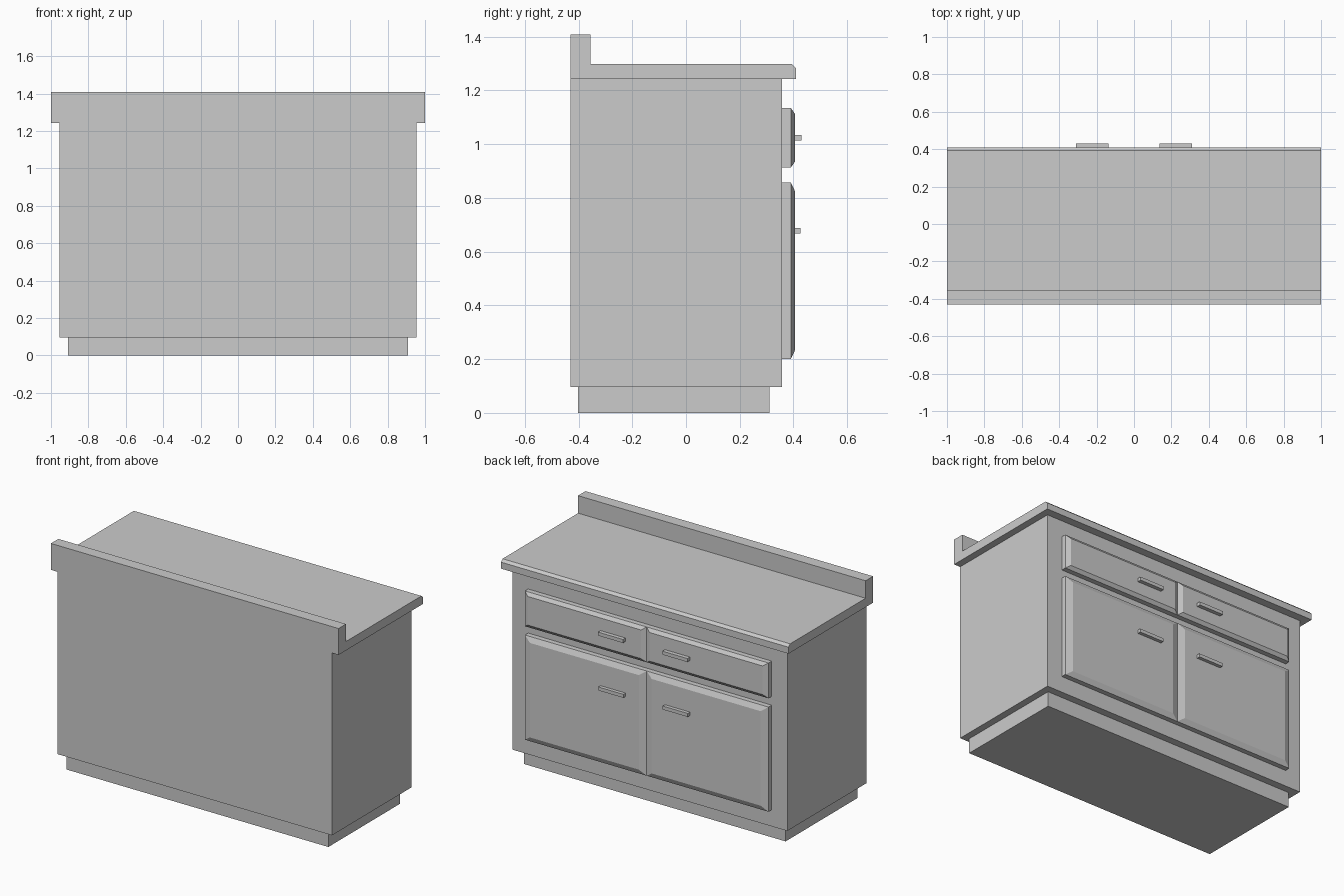
import bpy, bmesh

if "Cube" in bpy.data.objects:
    bpy.data.objects.remove(bpy.data.objects["Cube"])


def finish(name, bm):
    bmesh.ops.recalc_face_normals(bm, faces=bm.faces[:])
    mesh = bpy.data.meshes.new(name)
    bm.to_mesh(mesh)
    bm.free()
    obj = bpy.data.objects.new(name, mesh)
    bpy.context.collection.objects.link(obj)
    return obj


def loft(name, loops):
    """Bridge matching vertex loops and cap both ends."""
    bm = bmesh.new()
    rings = [[bm.verts.new(co) for co in loop] for loop in loops]
    n = len(rings[0])
    for a, b in zip(rings, rings[1:]):
        for i in range(n):
            j = (i + 1) % n
            bm.faces.new((a[i], a[j], b[j], b[i]))
    bm.faces.new(rings[0])
    bm.faces.new(rings[-1])
    return finish(name, bm)


def rect(x0, x1, z0, z1, y):
    return [(x0, y, z0), (x1, y, z0), (x1, y, z1), (x0, y, z1)]


def box(name, x0, x1, y0, y1, z0, z1):
    return loft(name, [rect(x0, x1, z0, z1, y) for y in (y0, y1)])


def raised_panel(name, x0, x1, z0, z1, bx, bz):
    """Slab front with a sloped border around a flat face."""
    return loft(name, [rect(x0, x1, z0, z1, 0.358),
                       rect(x0, x1, z0, z1, 0.39),
                       rect(x0 + bx, x1 - bx, z0 + bz, z1 - bz, 0.405)])


# Plinth and cabinet carcass
box("plinth", -0.91, 0.91, -0.402, 0.31, 0, 0.096)
box("cabinet_body", -0.955, 0.955, -0.43, 0.358, 0.096, 1.242)

# Countertop with backsplash, one profile swept across the width
profile = [(-0.43, 1.242), (0.41, 1.242), (0.41, 1.283), (0.394, 1.298),
           (-0.356, 1.298), (-0.356, 1.408), (-0.43, 1.408)]
loft("countertop", [[(x, y, z) for y, z in profile] for x in (-1, 1)])

# Drawers and doors with their bar handles, on both sides
for side, label in ((-1, "left"), (1, "right")):
    x0, x1 = sorted((0, side * 0.847))
    h0, h1 = sorted((side * 0.137, side * 0.311))
    raised_panel("drawer_" + label, x0, x1, 0.913, 1.135, 0.03, 0.021)
    raised_panel("door_" + label, x0, x1, 0.20, 0.858, 0.045, 0.032)
    box("drawer_handle_" + label, h0, h1, 0.404, 0.43, 1.013, 1.035)
    box("door_handle_" + label, h0, h1, 0.404, 0.427, 0.667, 0.689)
